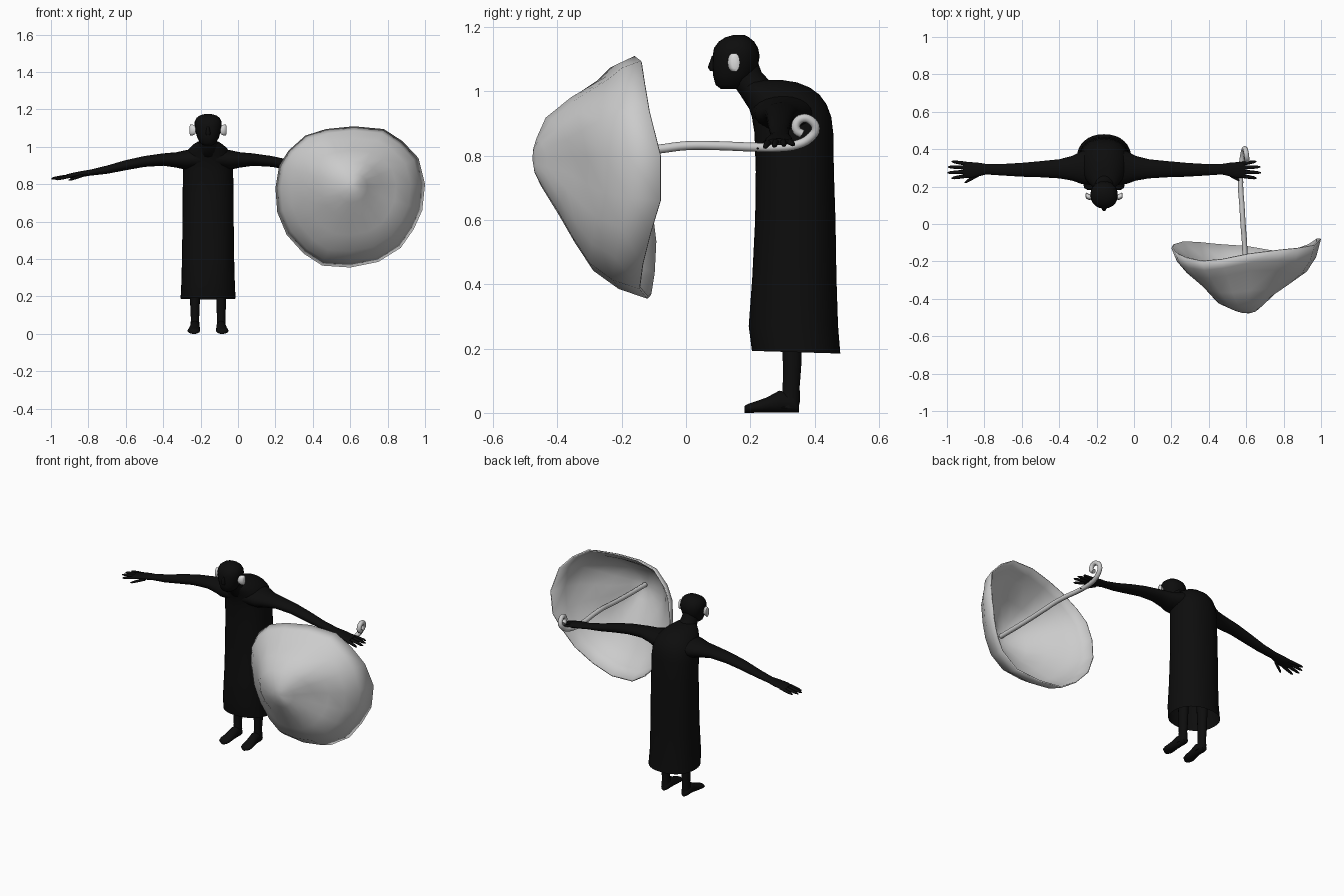
import bpy, bmesh, math
from mathutils import Vector

CX = -0.16  # symmetry plane of the figure


def material(name, v):
    m = bpy.data.materials.new(name)
    m.diffuse_color = (v, v, v, 1)
    return m


BLACK = material("black cloth", 0.004)
GREY = material("light grey", 0.6)
WHITE = material("pale ear", 0.72)


def finish(name, bm, mat, angle=60):
    bmesh.ops.recalc_face_normals(bm, faces=bm.faces)
    me = bpy.data.meshes.new(name)
    bm.to_mesh(me)
    bm.free()
    ob = bpy.data.objects.new(name, me)
    bpy.context.collection.objects.link(ob)
    me.materials.append(mat)
    bpy.ops.object.select_all(action='DESELECT')
    ob.select_set(True)
    bpy.context.view_layer.objects.active = ob
    bpy.ops.object.shade_smooth_by_angle(angle=math.radians(angle))
    return ob


def loft(name, rings, axis, mat=BLACK, n=20, caps=(True, True), power=1.0):
    """Skin ellipses (x, y, z, r1, r2) lying across the given axis."""
    bm = bmesh.new()
    u, v = {'X': (1, 2), 'Y': (0, 2), 'Z': (0, 1)}[axis]
    loops = []
    for x, y, z, r1, r2 in rings:
        loop = []
        for i in range(n):
            a = 2 * math.pi * i / n
            c, s = math.cos(a), math.sin(a)
            p = Vector((x, y, z))
            p[u] += r1 * math.copysign(abs(c) ** power, c)
            p[v] += r2 * math.copysign(abs(s) ** power, s)
            loop.append(bm.verts.new(p))
        loops.append(loop)
    for a, b in zip(loops, loops[1:]):
        for i in range(n):
            j = (i + 1) % n
            bm.faces.new((a[i], a[j], b[j], b[i]))
    if caps[0]:
        bm.faces.new(loops[0])
    if caps[1]:
        bm.faces.new(loops[-1])
    return finish(name, bm, mat)


def slices(rows):
    """Rows of (z, front y, back y, half width) to rings."""
    return [(CX, (f + b) / 2, z, w, (b - f) / 2) for z, f, b, w in rows]


# Long robe with an open hem, rounding over at the hunched shoulders
robe = loft("robe", slices([
    (0.19, 0.205, 0.48, 0.147), (0.27, 0.195, 0.473, 0.143), (0.42, 0.206, 0.468, 0.139),
    (0.60, 0.215, 0.465, 0.137), (0.75, 0.217, 0.46, 0.136), (0.87, 0.213, 0.458, 0.134),
    (0.92, 0.205, 0.452, 0.130), (0.96, 0.192, 0.437, 0.120), (0.99, 0.180, 0.415, 0.103),
    (1.012, 0.172, 0.385, 0.080), (1.028, 0.168, 0.345, 0.055), (1.035, 0.18, 0.30, 0.03)]),
    'Z', n=32, caps=(False, True), power=0.9)
for vert in robe.data.vertices:  # hem dips at the back
    if vert.co.z < 0.2:
        vert.co.z -= 0.03 * (vert.co.y - 0.3)

# Neck leaning forward, and head
loft("neck", slices([(0.94, 0.20, 0.35, 0.075), (0.99, 0.168, 0.32, 0.06),
                     (1.03, 0.14, 0.262, 0.049), (1.06, 0.12, 0.235, 0.046),
                     (1.10, 0.11, 0.22, 0.045)]), 'Z')
loft("head", slices([
    (1.008, 0.108, 0.165, 0.024), (1.02, 0.092, 0.185, 0.042), (1.05, 0.084, 0.212, 0.058),
    (1.08, 0.082, 0.224, 0.067), (1.11, 0.083, 0.229, 0.073), (1.135, 0.087, 0.224, 0.072),
    (1.155, 0.102, 0.212, 0.062), (1.168, 0.122, 0.196, 0.044), (1.176, 0.15, 0.18, 0.016)]),
    'Z', power=0.9)
loft("nose", slices([(1.063, 0.075, 0.10, 0.012), (1.075, 0.068, 0.10, 0.013),
                     (1.11, 0.08, 0.10, 0.007)]), 'Z', n=8)

# Arms, hands, legs, feet and ears, one set per side
ARM = [(0.04, 0.305, 0.938, 0.10, 0.060), (0.12, 0.302, 0.930, 0.088, 0.052),
       (0.17, 0.298, 0.930, 0.066, 0.041), (0.24, 0.295, 0.932, 0.051, 0.033),
       (0.34, 0.293, 0.922, 0.043, 0.029), (0.44, 0.290, 0.902, 0.037, 0.027),
       (0.54, 0.290, 0.878, 0.031, 0.022), (0.63, 0.293, 0.862, 0.028, 0.016),
       (0.68, 0.291, 0.854, 0.038, 0.016), (0.72, 0.288, 0.848, 0.043, 0.014),
       (0.755, 0.288, 0.843, 0.037, 0.010)]
# finger: base (dx, y, z), tip (dx, y, z)
FINGERS = [((0.67, 0.265, 0.848), (0.745, 0.222, 0.822)),
           ((0.73, 0.258, 0.845), (0.815, 0.245, 0.825)),
           ((0.73, 0.280, 0.846), (0.838, 0.274, 0.829)),
           ((0.73, 0.302, 0.846), (0.835, 0.305, 0.832)),
           ((0.72, 0.320, 0.846), (0.815, 0.334, 0.834))]
for s, side in ((-1, "right"), (1, "left")):
    loft(side + "_arm", [(CX + s * d, y, z, a, b) for d, y, z, a, b in ARM], 'X')
    for k, (p, q) in enumerate(FINGERS):
        rings = []
        for t, r in ((0, 0.011), (0.5, 0.010), (0.85, 0.008), (1, 0.003)):
            d, y, z = Vector(p).lerp(Vector(q), t)
            rings.append((CX + s * d, y, z, r, r * 0.85))
        loft(f"{side}_finger_{k}", rings, 'X', n=8)
    lx = CX + s * 0.070
    loft(side + "_leg", [(lx, y, z, a, b) for y, z, a, b in (
        (0.315, 0.015, 0.025, 0.036), (0.326, 0.04, 0.024, 0.030), (0.327, 0.08, 0.022, 0.027),
        (0.33, 0.14, 0.025, 0.029), (0.33, 0.22, 0.027, 0.032), (0.33, 0.50, 0.04, 0.045))],
        'Z', n=14)
    loft(side + "_foot", [(lx + s * o, y, z, a, z) for o, y, z, a in (
        (0, 0.352, 0.020, 0.016), (0, 0.335, 0.030, 0.026), (0, 0.29, 0.035, 0.026),
        (0.003, 0.25, 0.024, 0.030), (0.006, 0.21, 0.017, 0.034), (0.006, 0.192, 0.014, 0.030),
        (0.004, 0.182, 0.011, 0.014))], 'Y', n=14)
    loft(side + "_ear", [(CX + s * d, y, 1.09, a, b) for d, y, a, b in (
        (0.066, 0.142, 0.012, 0.022), (0.082, 0.145, 0.016, 0.030),
        (0.096, 0.152, 0.016, 0.030), (0.099, 0.153, 0.009, 0.020))], 'X', WHITE, 10)

# Umbrella canopy: uneven rim points joined to the apex by a blended rib profile
RIM = [(0.62, -0.16, 1.11), (0.78, -0.14, 1.095), (0.88, -0.13, 1.03), (0.965, -0.115, 0.94),
       (1.0, -0.08, 0.80), (0.985, -0.08, 0.66), (0.94, -0.11, 0.56), (0.87, -0.135, 0.46),
       (0.75, -0.145, 0.385), (0.60, -0.12, 0.355), (0.45, -0.11, 0.365), (0.35, -0.10, 0.43),
       (0.26, -0.095, 0.53), (0.21, -0.11, 0.65), (0.20, -0.13, 0.78), (0.22, -0.155, 0.90),
       (0.27, -0.18, 0.98), (0.36, -0.20, 1.06), (0.47, -0.19, 1.095)]
STEPS = (0.1, 0.2, 0.4, 0.6, 0.8, 0.93, 1)
DEPTH = {'right': (0.97, 0.88, 0.68, 0.57, 0.44, 0.25, 0),
         'top': (0.99, 0.96, 0.87, 0.62, 0.28, 0.15, 0),
         'left': (0.99, 0.95, 0.84, 0.58, 0.38, 0.20, 0),
         'bottom': (0.98, 0.92, 0.77, 0.63, 0.47, 0.25, 0)}
APEX = Vector((0.615, -0.478, 0.79))
bm = bmesh.new()
tip = bm.verts.new(APEX)
ribs = []
for p in RIM:
    p = Vector(p)
    d = Vector((p.x - APEX.x, p.z - APEX.z)).normalized()
    h = 'right' if d.x > 0 else 'left'
    w = 'top' if d.y > 0 else 'bottom'
    rib = []
    for k, t in enumerate(STEPS):
        depth = DEPTH[h][k] * d.x ** 2 + DEPTH[w][k] * d.y ** 2
        q = APEX.lerp(p, t)
        q.y = p.y + (APEX.y - p.y) * depth
        rib.append(bm.verts.new(q))
    ribs.append(rib)
for a, b in zip(ribs, ribs[1:] + ribs[:1]):
    bm.faces.new((tip, a[0], b[0]))
    for k in range(len(STEPS) - 1):
        bm.faces.new((a[k], a[k + 1], b[k + 1], b[k]))
canopy = finish("umbrella_canopy", bm, GREY)
shell = canopy.modifiers.new("thickness", 'SOLIDIFY')
shell.thickness = 0.008

# Umbrella shaft with a curled hook
PATH = [(0.605, -0.46, 0.80), (0.597, -0.25, 0.808), (0.59, -0.09, 0.820), (0.583, 0.0, 0.831),
        (0.577, 0.10, 0.831), (0.57, 0.20, 0.827), (0.572, 0.29, 0.826), (0.578, 0.345, 0.834),
        (0.585, 0.385, 0.855), (0.592, 0.403, 0.885), (0.598, 0.388, 0.910),
        (0.602, 0.362, 0.916), (0.604, 0.343, 0.900), (0.603, 0.345, 0.878), (0.60, 0.36, 0.868)]
cu = bpy.data.curves.new("umbrella_shaft", 'CURVE')
cu.dimensions = '3D'
cu.bevel_depth = 0.014
cu.bevel_resolution = 2
cu.resolution_u = 4
cu.use_fill_caps = True
sp = cu.splines.new('BEZIER')
sp.bezier_points.add(len(PATH) - 1)
for bp, co in zip(sp.bezier_points, PATH):
    bp.co = co
    bp.handle_left_type = bp.handle_right_type = 'AUTO'
cu.materials.append(GREY)
shaft = bpy.data.objects.new("umbrella_shaft", cu)
bpy.context.collection.objects.link(shaft)
